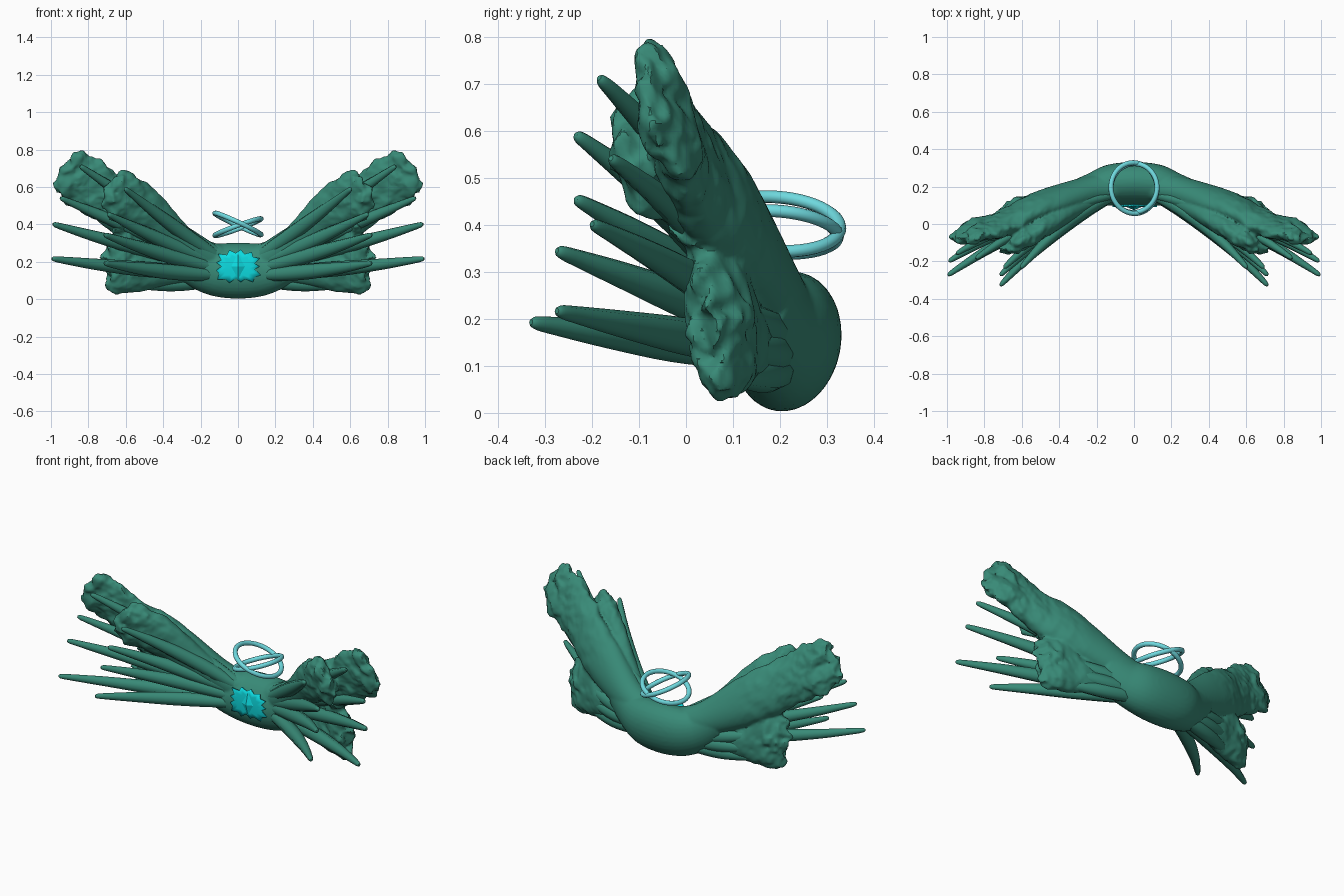
import bpy, bmesh, math, random
from mathutils import Vector, Matrix, noise

if "Cube" in bpy.data.objects:
    bpy.data.objects.remove(bpy.data.objects["Cube"])

random.seed(4)


def material(name, rgb):
    m = bpy.data.materials.new(name)
    m.diffuse_color = (*rgb, 1)
    m.use_nodes = True
    m.node_tree.nodes["Principled BSDF"].inputs["Base Color"].default_value = m.diffuse_color
    return m


GREEN = material("sea_green", (0.04, 0.255, 0.185))
CYAN = material("bright_cyan", (0.004, 0.72, 0.76))
PALE = material("pale_cyan", (0.16, 0.7, 0.74))


def select(ob):
    bpy.ops.object.select_all(action='DESELECT')
    ob.select_set(True)
    bpy.context.view_layer.objects.active = ob


def finish(name, bm, mat, angle=40):
    bmesh.ops.recalc_face_normals(bm, faces=bm.faces)
    me = bpy.data.meshes.new(name)
    bm.to_mesh(me)
    bm.free()
    me.materials.append(mat)
    ob = bpy.data.objects.new(name, me)
    bpy.context.collection.objects.link(ob)
    select(ob)
    if angle:
        bpy.ops.object.shade_smooth_by_angle(angle=math.radians(angle))
    return ob


def spline(pts, steps):
    """Catmull-Rom through tuples (x, y, z, half_height, half_thickness)."""
    p = [pts[0]] + list(pts) + [pts[-1]]
    out = []
    for i in range(1, len(p) - 2):
        for s in range(steps):
            t = s / steps
            out.append([0.5 * (2 * b + (c - a) * t + (2 * a - 5 * b + 4 * c - d) * t * t
                               + (3 * b - a - 3 * c + d) * t ** 3)
                        for a, b, c, d in zip(p[i - 1], p[i], p[i + 1], p[i + 2])])
    return out + [list(pts[-1])]


def loft(bm, pts, steps=8, sides=8, rough=0.0, ragged=0.0, lean=0.0):
    """Sweep an elliptical section along a path, rougher towards its end."""
    rows = spline(pts, steps)
    pos = [Vector(r[:3]) for r in rows]
    rings = []
    for i, r in enumerate(rows):
        u = i / (len(rows) - 1)
        tan = (pos[min(i + 1, len(pos) - 1)] - pos[max(i - 1, 0)]).normalized()
        up = Vector((0, -lean, 1))
        up = (up - tan * tan.dot(up)).normalized()
        side = tan.cross(up)
        ring = []
        for k in range(sides):
            a = 2 * math.pi * k / sides
            d = up * math.cos(a) * r[3] + side * math.sin(a) * r[4]
            q = pos[i] + d
            if rough:
                w = min(1, max(0, (u - 0.25) * 2))
                n = noise.noise(q * 16) + 0.7 * noise.noise(q * 38)
                q = q + d.normalized() * rough * w * n
                q += tan * ragged * max(0, u - 0.75) * 4 * noise.noise(q * 20 + Vector((5, 2, 9)))
            ring.append(bm.verts.new(q))
        rings.append(ring)
    for a, b in zip(rings, rings[1:]):
        for k in range(sides):
            j = (k + 1) % sides
            bm.faces.new((a[k], a[j], b[j], b[k]))
    bm.faces.new(rings[0][::-1])
    bm.faces.new(rings[-1])


def mirror(ob):
    ob.modifiers.new("mirror", 'MIRROR').use_mirror_merge = False


# Mantle: smooth central body with three ragged lobes on each side
bm = bmesh.new()
loft(bm, [(-0.12, 0.208, 0.158, 0.142, 0.11), (0, 0.215, 0.152, 0.15, 0.115),
          (0.12, 0.208, 0.158, 0.142, 0.11), (0.22, 0.183, 0.185, 0.122, 0.09),
          (0.32, 0.16, 0.25, 0.095, 0.07)], 8, 32, lean=-0.18)
lobes = [
    # upper lobe
    [(0.1, 0.2, 0.2, 0.09, 0.08), (0.25, 0.172, 0.255, 0.095, 0.08),
     (0.5, 0.095, 0.41, 0.135, 0.074), (0.7, 0.0, 0.54, 0.135, 0.062),
     (0.84, -0.04, 0.64, 0.148, 0.05), (0.905, -0.07, 0.68, 0.13, 0.036),
     (0.93, -0.08, 0.695, 0.08, 0.015)],
    # middle lobe
    [(0.1, 0.18, 0.18, 0.07, 0.05), (0.3, 0.1, 0.31, 0.08, 0.06),
     (0.5, -0.01, 0.48, 0.115, 0.065), (0.62, -0.085, 0.555, 0.13, 0.055),
     (0.68, -0.12, 0.58, 0.105, 0.038), (0.7, -0.13, 0.59, 0.06, 0.015)],
    # lower lobe
    [(0.28, 0.16, 0.14, 0.05, 0.04), (0.38, 0.14, 0.145, 0.075, 0.05),
     (0.5, 0.105, 0.165, 0.125, 0.062), (0.62, 0.07, 0.19, 0.168, 0.066),
     (0.68, 0.05, 0.2, 0.14, 0.045), (0.7, 0.04, 0.2, 0.09, 0.02)],
    # bridge between the middle and lower lobes
    [(0.5, 0.1, 0.2, 0.05, 0.04), (0.56, 0.08, 0.3, 0.07, 0.05), (0.62, 0.02, 0.42, 0.06, 0.05)],
]
for lobe, lean in zip(lobes, (0.25, 0.2, 0.1, 0)):
    loft(bm, lobe, 9, 40, rough=0.03, ragged=0.06, lean=lean)
mantle = finish("mantle", bm, GREEN, 0)
mirror(mantle)
skin = mantle.modifiers.new("skin", 'REMESH')
skin.mode = 'VOXEL'
skin.voxel_size = 0.0085
select(mantle)
bpy.ops.object.convert(target='MESH')
bpy.ops.object.shade_smooth_by_angle(angle=math.radians(35))


# Spines: long tapered quills fanning out of the body
def spine(bm, base, tip, bow, size=1.0):
    pts = []
    for u, r in ((0, 0.026), (0.25, 0.038), (0.5, 0.04), (0.75, 0.03), (0.93, 0.019),
                 (0.985, 0.014), (1, 0.006)):
        c = base.lerp(tip, u) + bow * 4 * u * (1 - u)
        pts.append((*c, r * size, r * 0.9 * size))
    loft(bm, pts, 4, 8)


bm = bmesh.new()
tips = [(0.995, -0.275, 0.217), (0.715, -0.33, 0.193), (0.99, -0.2, 0.402),
        (0.715, -0.275, 0.345), (0.95, -0.16, 0.542), (0.695, -0.235, 0.455),
        (0.605, -0.235, 0.592), (0.845, -0.185, 0.713)]
for tip in tips:
    tip = Vector(tip)
    spine(bm, Vector((0.08, 0.165, 0.09 + 0.2 * tip.z)), tip, Vector((0.0, 0.05, -0.012)))
mirror(finish("spines", bm, GREEN, 50))

# Rear roots: shorter strands running from the body into the lower lobe
bm = bmesh.new()
for tip in ((0.6, 0.08, 0.08), (0.62, 0.09, 0.15), (0.63, 0.08, 0.23), (0.6, 0.08, 0.33)):
    tip = Vector(tip)
    spine(bm, Vector((0.1, 0.21, 0.08 + 0.3 * tip.z)), tip, Vector((0, 0.025, -0.008)), 1.05)
mirror(finish("rear_roots", bm, GREEN, 50))

# Chest patch: thin, nearly flat plate with a jagged outline
bm = bmesh.new()
n, levels = 26, 3
jag = [random.uniform(0.76, 0.9) if k % 2 else random.uniform(0.98, 1.1) for k in range(n)]
rings = []
for j in range(1, levels + 1):
    ring = []
    for k in range(n):
        a = 2 * math.pi * k / n
        c, s = math.cos(a), math.sin(a)
        r = j / levels * (c ** 4 + s ** 4) ** -0.25 * jag[k]
        ring.append(bm.verts.new((0.115 * r * c, 0.094 + 0.006 * (r * s) ** 2, 0.175 + 0.082 * r * s)))
    rings.append(ring)
centre = bm.verts.new((0, 0.094, 0.175))
for k in range(n):
    j = (k + 1) % n
    bm.faces.new((centre, rings[0][k], rings[0][j]))
    for a, b in zip(rings, rings[1:]):
        bm.faces.new((a[k], b[k], b[j], a[j]))
patch = finish("chest_patch", bm, CYAN)
solid = patch.modifiers.new("thickness", 'SOLIDIFY')
solid.thickness = 0.008
solid.offset = 0

# Gem: flat-faced octahedron set in the patch
bm = bmesh.new()
bmesh.ops.create_uvsphere(bm, u_segments=4, v_segments=2, radius=1)
bmesh.ops.transform(bm, verts=bm.verts, matrix=Matrix.Translation((0, 0.092, 0.175))
                    @ Matrix.Diagonal((0.042, 0.018, 0.066, 1)))
finish("gem", bm, CYAN, 0)

# Halo rings: two crossed hoops floating over the body
for name, z, tilt, radius in (("halo_ring_a", 0.402, 25, 0.136), ("halo_ring_b", 0.385, -20, 0.131)):
    bpy.ops.mesh.primitive_torus_add(major_segments=48, minor_segments=10, major_radius=radius,
                                     minor_radius=0.0135, location=(0, 0.192, z),
                                     rotation=(math.radians(-4), math.radians(tilt), 0))
    ring = bpy.context.object
    ring.name = name
    ring.data.materials.append(PALE)
    bpy.ops.object.shade_smooth_by_angle(angle=math.radians(60))
